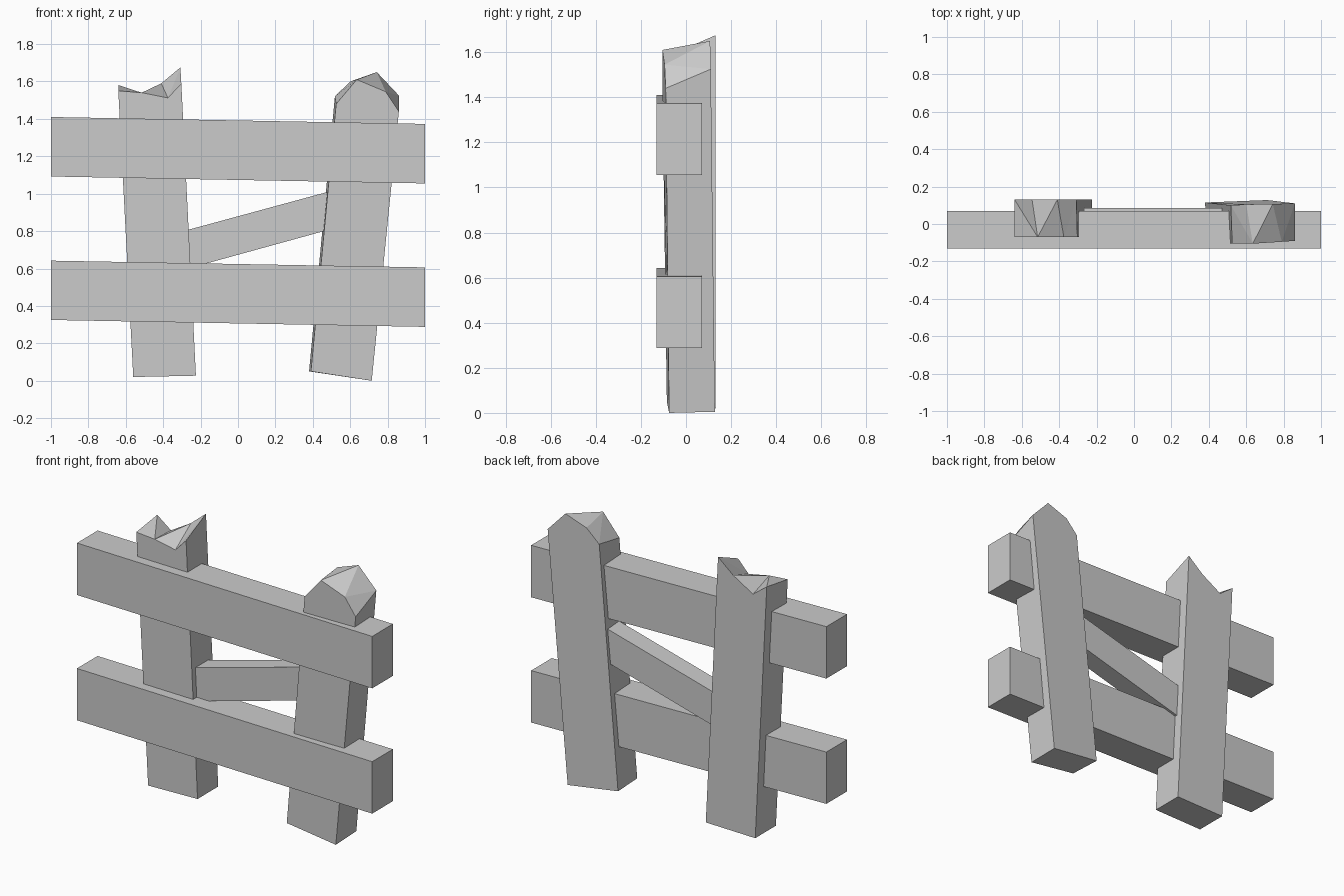
import bpy
import bmesh

cube = bpy.data.objects.get("Cube")
if cube:
    bpy.data.objects.remove(cube, do_unlink=True)

grey = bpy.data.materials.new("plain_grey")
grey.use_nodes = True
grey.diffuse_color = (0.6, 0.6, 0.6, 1)
grey.node_tree.nodes["Principled BSDF"].inputs["Base Color"].default_value = (0.6, 0.6, 0.6, 1)


def plank(name, front, back, top_faces):
    """Join a front and a back outline (x, y, z); the first and last
    points are the bottom corners, the rest run along the top."""
    bm = bmesh.new()
    f = [bm.verts.new(p) for p in front]
    b = [bm.verts.new(p) for p in back]
    n = len(f)
    bm.faces.new(f)
    bm.faces.new(b[::-1])
    for i in (0, n - 2, n - 1):          # two sides and the bottom
        j = (i + 1) % n
        bm.faces.new((f[i], b[i], b[j], f[j]))
    for face in top_faces:               # such as "f1 f2 b1"
        bm.faces.new([(f if k[0] == "f" else b)[int(k[1])] for k in face.split()])
    bmesh.ops.recalc_face_normals(bm, faces=bm.faces)
    mesh = bpy.data.meshes.new(name)
    bm.to_mesh(mesh)
    bm.free()
    mesh.materials.append(grey)
    obj = bpy.data.objects.new(name, mesh)
    bpy.context.collection.objects.link(obj)


def slanted_board(name, x0, x1, y0, y1, bottom, top):
    """A straight board; bottom and top give z at both ends."""
    outline = [(x0, bottom[0]), (x0, top[0]), (x1, top[1]), (x1, bottom[1])]
    plank(name, [(x, y0, z) for x, z in outline],
          [(x, y1, z) for x, z in outline], ["f1 f2 b2 b1"])


# Rails
slanted_board("upper_rail", -1, 1, -0.13, 0.07, (1.092, 1.055), (1.41, 1.373))
slanted_board("lower_rail", -1, 1, -0.13, 0.07, (0.325, 0.288), (0.642, 0.606))

# Diagonal brace, ends buried in the posts
slanted_board("brace", -0.34, 0.54, -0.035, 0.085, (0.58, 0.822), (0.787, 1.026))

# Post with a splintered top
splinter_front = [(-0.56, 0.02), (-0.64, 1.55), (-0.515, 1.54),
                  (-0.375, 1.512), (-0.303, 1.588), (-0.225, 0.027)]
splinter_back = [(-0.56, 0.02), (-0.638, 1.58), (-0.545, 1.51),
                 (-0.41, 1.59), (-0.308, 1.675), (-0.225, 0.027)]
plank("right_post",
      [(x, -0.07, z) for x, z in splinter_front],
      [(x, 0.13, z) for x, z in splinter_back],
      ["f1 f2 b1", "b1 f2 b2", "b2 f2 b3", "f2 f3 b3", "b3 f3 b4", "f3 f4 b4"])

# Leaning post with a chipped, rounded top
plank("left_post",
      [(0.39, -0.085, 0.05), (0.525, -0.105, 1.48), (0.635, -0.105, 1.61),
       (0.79, -0.095, 1.545), (0.86, -0.09, 1.44), (0.715, -0.075, 0.0)],
      [(0.38, 0.115, 0.05), (0.518, 0.1, 1.52), (0.6, 0.105, 1.60),
       (0.742, 0.107, 1.65), (0.86, 0.11, 1.525), (0.712, 0.128, 0.005)],
      ["f1 f2 b1", "b1 f2 b2", "b2 f2 b3", "f2 f3 b3", "b3 f3 b4", "f3 f4 b4"])
